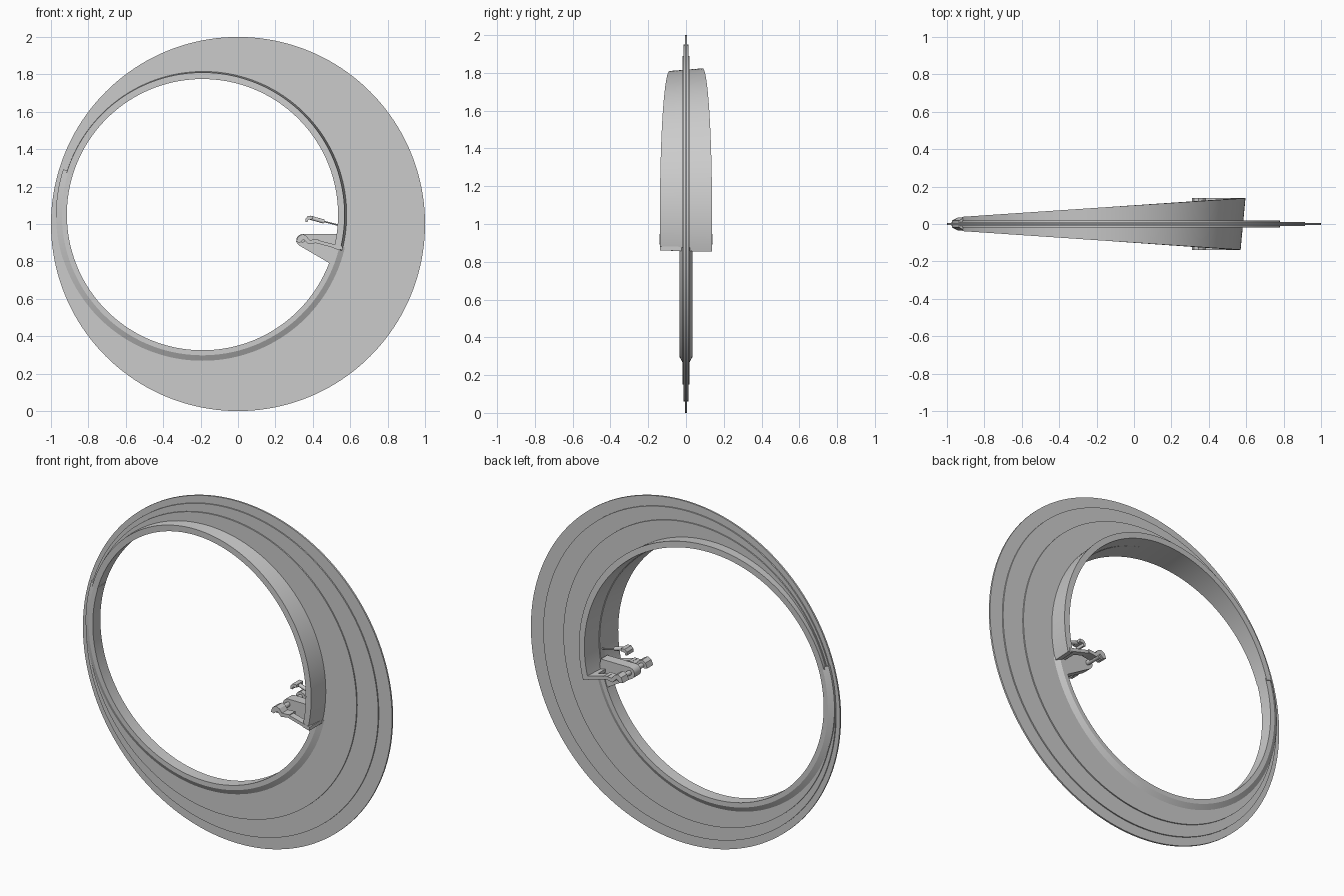
import bpy, bmesh, math
from mathutils import Vector

if "Cube" in bpy.data.objects:
    bpy.data.objects.remove(bpy.data.objects["Cube"])

SEG = 160
HX, HZ = -0.19, 1.05      # centre of the offset opening


def finish(name, bm, smooth=True):
    bmesh.ops.recalc_face_normals(bm, faces=bm.faces)
    me = bpy.data.meshes.new(name)
    bm.to_mesh(me)
    bm.free()
    ob = bpy.data.objects.new(name, me)
    bpy.context.collection.objects.link(ob)
    if smooth:
        bpy.ops.object.select_all(action='DESELECT')
        ob.select_set(True)
        bpy.context.view_layer.objects.active = ob
        bpy.ops.object.shade_smooth_by_angle(angle=math.radians(25))
    return ob


def ring(name, circles):
    """Closed loft through circles given as (cx, cz, radius, y)."""
    bm = bmesh.new()
    loops = []
    for cx, cz, r, y in circles:
        loops.append([bm.verts.new((cx + r * math.cos(2 * math.pi * i / SEG), y,
                                    cz + r * math.sin(2 * math.pi * i / SEG)))
                      for i in range(SEG)])
    for k, a in enumerate(loops):
        b = loops[(k + 1) % len(loops)]
        for i in range(SEG):
            j = (i + 1) % SEG
            bm.faces.new((a[i], a[j], b[j], b[i]))
    return finish(name, bm)


def arc_sweep(name, a0, a1, section, n):
    """Sweep section(angle) -> [(radius, y)] round the opening, with end caps."""
    bm = bmesh.new()
    rows = []
    for i in range(n + 1):
        a = math.radians(a0 + (a1 - a0) * i / n)
        rows.append([bm.verts.new((HX + r * math.cos(a), y, HZ + r * math.sin(a)))
                     for r, y in section(a)])
    for a, b in zip(rows, rows[1:]):
        for i in range(len(a)):
            j = (i + 1) % len(a)
            bm.faces.new((a[i], a[j], b[j], b[i]))
    bm.faces.new(rows[0])
    bm.faces.new(rows[-1])
    return finish(name, bm)


def plate(name, outline, y0, y1):
    """Extrude an (x, z) outline from y0 to y1."""
    bm = bmesh.new()
    f = bm.faces.new([bm.verts.new((x, y0, z)) for x, z in outline])
    g = bmesh.ops.extrude_face_region(bm, geom=[f])['geom']
    bmesh.ops.translate(bm, vec=(0, y1 - y0, 0),
                        verts=[v for v in g if isinstance(v, bmesh.types.BMVert)])
    return finish(name, bm)


def rod(name, p, q, r):
    p, q = Vector(p), Vector(q)
    bm = bmesh.new()
    bmesh.ops.create_cone(bm, cap_ends=True, segments=16, radius1=r, radius2=r,
                          depth=(q - p).length)
    rot = (q - p).to_track_quat('Z', 'Y')
    for v in bm.verts:
        v.co = rot @ v.co + (p + q) / 2
    return finish(name, bm)


# Stepped disc: three eccentric plates stacked symmetrically
half = [(HX, HZ, 0.735, 0.019), (-0.09, 1.02, 0.87, 0.019),
        (-0.09, 1.02, 0.87, 0.012), (-0.03, 1.005, 0.945, 0.012),
        (-0.03, 1.005, 0.945, 0.005), (0, 1, 1, 0.005)]
ring("stepped_disc", [(x, z, r, -y) for x, z, r, y in half] + half[::-1])


# Wide flange over the upper part of the opening, tapering to the left
def wide(a):
    h = 0.036 + 0.102 * (math.cos(a) + 1) / 2
    t = 0.04 * (0.5 + 0.5 * math.cos(a))
    return [(0.725, -h), (0.76, -h), (0.762 + t * 0.6, h), (0.727 + t * 0.6, h)]


arc_sweep("upper_flange", -14.5, 163, wide, 96)


# Narrow chamfered rim round the lower part
def narrow(a):
    return [(0.725, -0.035), (0.752, -0.035), (0.783, -0.018),
            (0.783, 0.018), (0.752, 0.035), (0.725, 0.035)]


arc_sweep("lower_rim", 162, 347, narrow, 96)

# Foot support: central wedge with a rounded nose
nose = [(0.345 + 0.033 * math.cos(math.radians(a)), 0.913 + 0.033 * math.sin(math.radians(a)))
        for a in range(90, 241, 15)]
plate("foot_support", nose + [(0.49, 0.79), (0.545, 0.87), (0.53, 0.946)], -0.03, 0.03)

# Foot pegs and the arms tying them to the flange end
rod("peg_axle", (0.345, -0.13, 0.915), (0.345, 0.13, 0.915), 0.014)
pad = [(0.31, 0.905), (0.322, 0.934), (0.345, 0.946), (0.366, 0.936), (0.382, 0.915),
       (0.43, 0.918), (0.43, 0.9), (0.376, 0.892), (0.352, 0.918), (0.33, 0.9)]
arm = [(0.41, 0.918), (0.56, 0.88), (0.56, 0.86), (0.41, 0.9)]
for side, s in (("front", -1), ("back", 1)):
    plate(side + "_foot_peg", pad, s * 0.085, s * 0.14)
    plate(side + "_peg_arm", arm, s * 0.1, s * 0.138)
plate("flange_end_floor", [(0.5, 0.895), (0.56, 0.88), (0.56, 0.86), (0.5, 0.876)], -0.138, 0.138)

# Hand lever on the inside of the flange
rod("lever_rod", (0.54, 0, 0.993), (0.45, 0, 1.016), 0.004)
rod("lever_grip", (0.46, 0, 1.013), (0.385, 0, 1.034), 0.011)
plate("lever_hook", [(0.40, 1.043), (0.375, 1.044), (0.362, 1.03), (0.362, 1.01),
                     (0.372, 1.01), (0.376, 1.024), (0.40, 1.026)], -0.03, 0.03)
